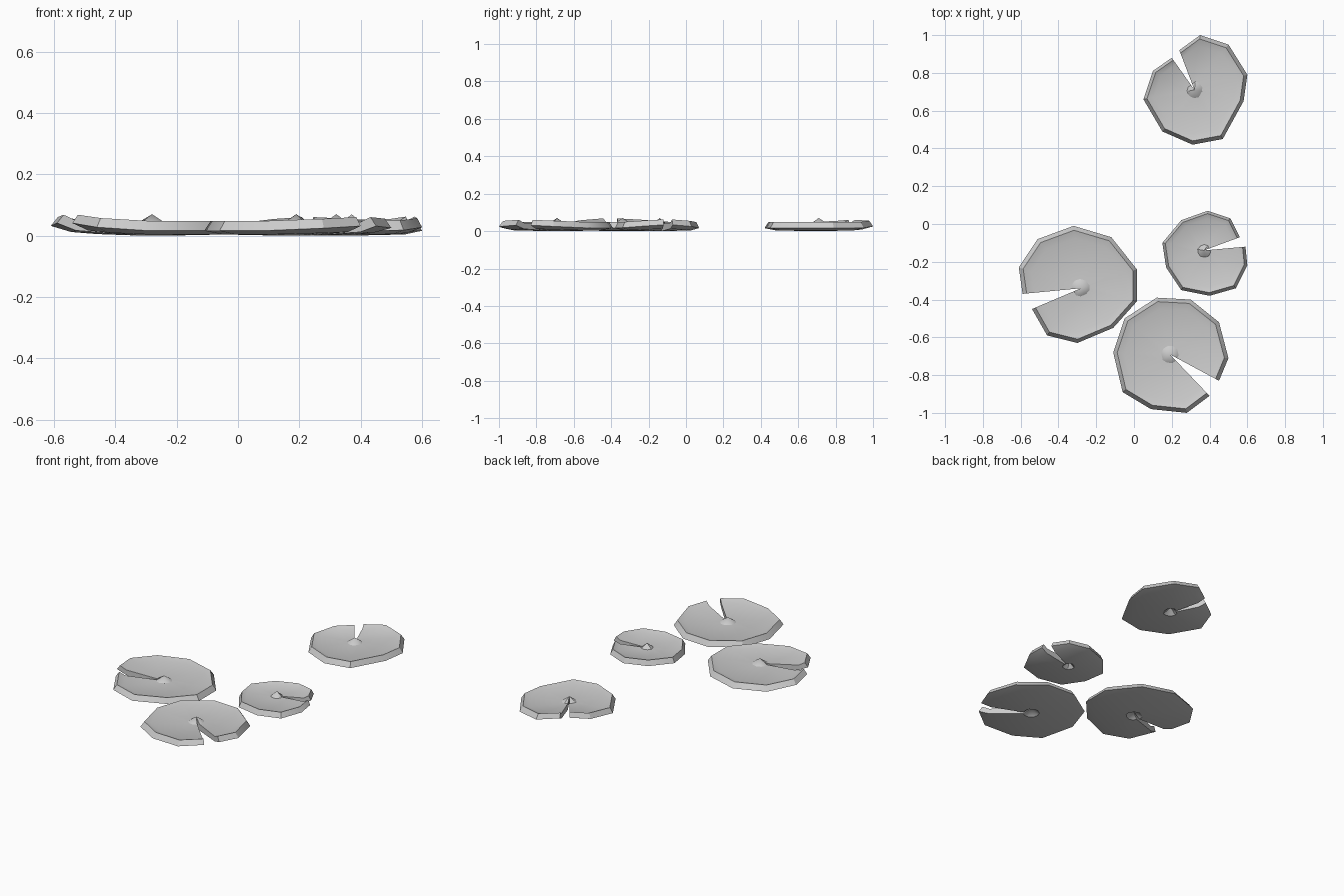
import bpy
import bmesh
import math
from mathutils import Vector

cube = bpy.data.objects.get("Cube")
if cube:
    bpy.data.objects.remove(cube, do_unlink=True)

# One plain colour for every pad
grey = bpy.data.materials.new("pale_grey")
grey.use_nodes = True
colour = (0.6, 0.6, 0.6, 1)
grey.diffuse_color = colour
shader = next(n for n in grey.node_tree.nodes if n.type == 'BSDF_PRINCIPLED')
shader.inputs["Base Color"].default_value = colour
shader.inputs["Roughness"].default_value = 0.8

# Radial cross-section (share of radius, height): upper side outwards, underside back in
SECTION = [(0, .07), (.15, .04), (.8, .036), (.93, .048),
           (1, .016), (.8, .004), (.15, 0), (0, .035)]


def lily_pad(name, tip, outline, lip_lift):
    """Sweep the section around the outline, leaving an open notch at the tip."""
    bm = bmesh.new()
    tip = Vector(tip)
    rim = [Vector(p) for p in outline]
    notch = ((rim[0] + rim[-1]) / 2 - tip).normalized()
    columns = []
    for point in rim:
        arm = point - tip
        # The rim curls up towards the notch
        curl = lip_lift * max(0, arm.normalized().dot(notch)) ** 3
        column = []
        for share, height in SECTION:
            flat = tip + arm * share
            column.append(bm.verts.new((flat.x, flat.y, height + curl * share ** 3)))
        columns.append(column)

    # Upper side, outer wall and underside
    for a, b in zip(columns, columns[1:]):
        for i in range(len(SECTION) - 1):
            bm.faces.new((a[i], a[i + 1], b[i + 1], b[i]))

    # Walls of the notch
    last = len(SECTION) - 1
    for column in (columns[0], columns[-1]):
        for i in range(last // 2):
            bm.faces.new((column[i], column[i + 1], column[last - i - 1], column[last - i]))

    bmesh.ops.remove_doubles(bm, verts=bm.verts, dist=0.0005)
    bmesh.ops.recalc_face_normals(bm, faces=bm.faces)
    mesh = bpy.data.meshes.new(name)
    bm.to_mesh(mesh)
    bm.free()
    mesh.materials.append(grey)
    pad = bpy.data.objects.new(name, mesh)
    bpy.context.collection.objects.link(pad)

    bpy.ops.object.select_all(action='DESELECT')
    pad.select_set(True)
    bpy.context.view_layer.objects.active = pad
    bpy.ops.object.shade_smooth_by_angle(angle=math.radians(30))
    return pad


# Outlines run clockwise from one lip of the notch to the other
lily_pad("back_lily_pad", (.32, .71),
         [(.24, .92), (.35, 1), (.5, .95), (.6, .79), (.58, .65), (.47, .45),
          (.31, .42), (.15, .49), (.05, .66), (.1, .81), (.2, .88)], .016)

lily_pad("small_lily_pad", (.37, -.14),
         [(.59, -.12), (.6, -.22), (.54, -.34), (.4, -.38), (.25, -.35), (.17, -.23),
          (.15, -.1), (.25, .02), (.39, .07), (.51, .03), (.56, -.07)], .018)

lily_pad("right_lily_pad", (-.28, -.34),
         [(-.59, -.37), (-.61, -.23), (-.51, -.08), (-.32, -.01), (-.12, -.07), (.015, -.24),
          (.015, -.41), (-.11, -.55), (-.3, -.63), (-.46, -.59), (-.54, -.45)], .026)

lily_pad("front_lily_pad", (.19, -.69),
         [(.4, -.91), (.28, -1), (.09, -.98), (-.06, -.89), (-.11, -.68), (-.05, -.5),
          (.12, -.39), (.3, -.4), (.45, -.52), (.5, -.71), (.45, -.83)], .016)
